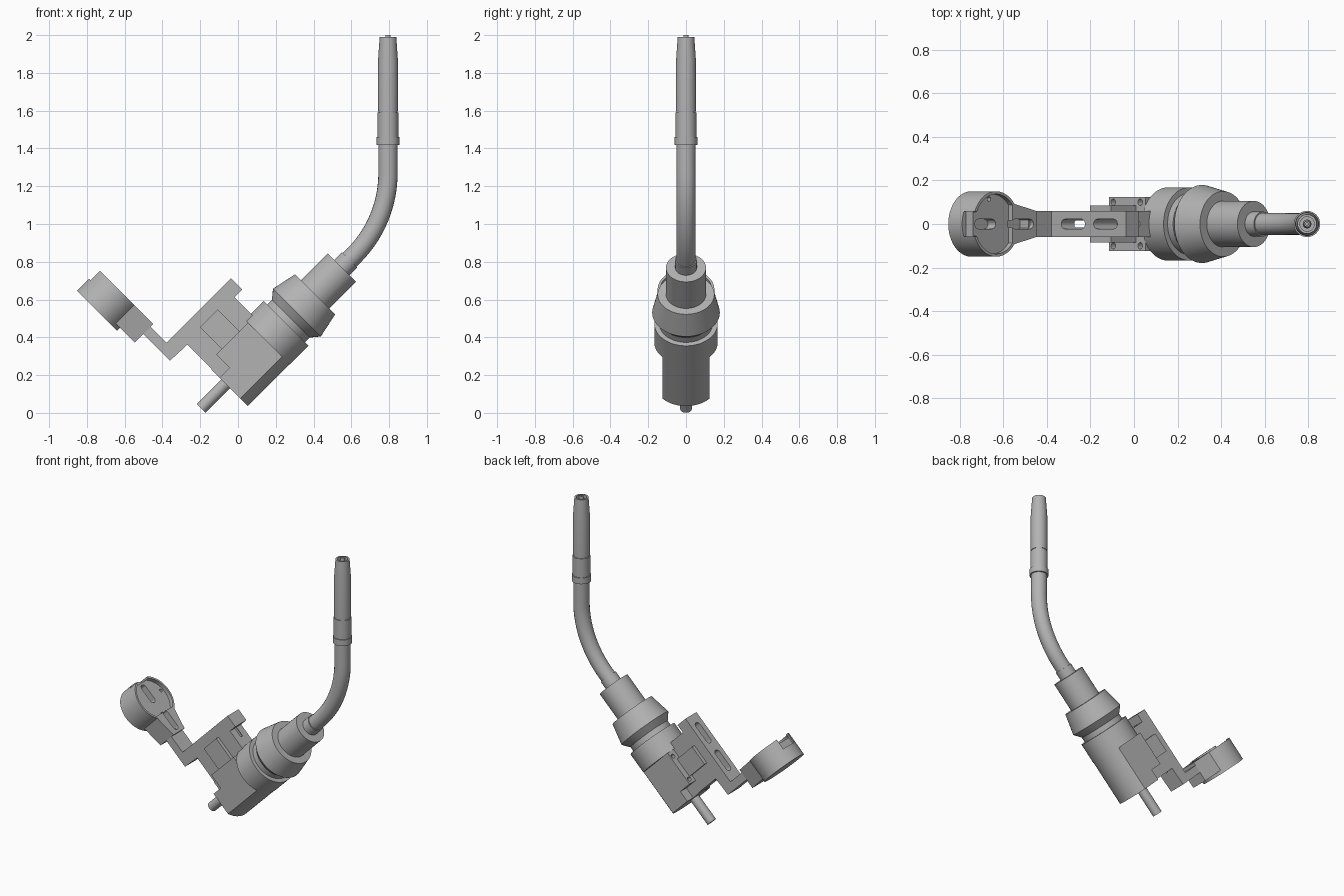
import bpy, bmesh, math
from mathutils import Matrix, Vector

if "Cube" in bpy.data.objects:
    bpy.data.objects.remove(bpy.data.objects["Cube"])

GREY = bpy.data.materials.new("plain_grey")
GREY.use_nodes = True
GREY.diffuse_color = (0.45, 0.45, 0.45, 1)
GREY.node_tree.nodes["Principled BSDF"].inputs["Base Color"].default_value = (0.45, 0.45, 0.45, 1)

# Tilted working frame: local x runs up the torch axis, local z toward the bracket
TILT = Matrix.Rotation(-math.pi / 4, 4, 'Y')
AXIS = 0.155
CLAMP = 0.91


def finish(name, bm, frame=TILT, smooth=True):
    bmesh.ops.recalc_face_normals(bm, faces=bm.faces)
    bm.transform(frame)
    mesh = bpy.data.meshes.new(name)
    bm.to_mesh(mesh)
    bm.free()
    mesh.materials.append(GREY)
    obj = bpy.data.objects.new(name, mesh)
    bpy.context.collection.objects.link(obj)
    if smooth:
        bpy.ops.object.select_all(action='DESELECT')
        obj.select_set(True)
        bpy.context.view_layer.objects.active = obj
        bpy.ops.object.shade_smooth_by_angle(angle=math.radians(30))
    return obj


def lathe(name, profile, frame, steps=64):
    """Revolve (height, radius) points about z; the ends close on the axis."""
    bm = bmesh.new()
    pts = [(profile[0][0], 0)] + profile + [(profile[-1][0], 0)]
    verts = [bm.verts.new((r, 0, h)) for h, r in pts]
    edges = [bm.edges.new(p) for p in zip(verts, verts[1:])]
    bmesh.ops.spin(bm, geom=verts + edges, axis=(0, 0, 1), cent=(0, 0, 0),
                   angle=math.tau, steps=steps)
    bmesh.ops.remove_doubles(bm, verts=bm.verts, dist=1e-5)
    return finish(name, bm, frame)


def along(v):
    """Frame that lays a lathe along the torch direction at offset v."""
    return TILT @ Matrix.Translation((0, 0, v)) @ Matrix.Rotation(math.pi / 2, 4, 'Y')


def prism(name, outline, direction, smooth=False):
    bm = bmesh.new()
    face = bm.faces.new([bm.verts.new(p) for p in outline])
    new = bmesh.ops.extrude_face_region(bm, geom=[face])["geom"]
    bmesh.ops.translate(bm, vec=direction, verts=[g for g in new if isinstance(g, bmesh.types.BMVert)])
    return finish(name, bm, smooth=smooth)


def side_prism(name, outline, half):
    return prism(name, [(u, -half, v) for u, v in outline], (0, 2 * half, 0))


def box(name, u0, u1, half, v0, v1):
    return side_prism(name, [(u0, v0), (u1, v0), (u1, v1), (u0, v1)], half)


def slot(start, end, r, across, depth):
    """Rounded slot cutter from start to end, swept along depth."""
    a, b = Vector(start), Vector(end)
    run, across = (b - a).normalized(), Vector(across)
    pts = []
    for centre, turn in ((b, 0), (a, math.pi)):
        for i in range(13):
            t = turn - math.pi / 2 + math.pi * i / 12
            pts.append(centre + r * (math.cos(t) * run + math.sin(t) * across))
    return prism("slot_cutter", pts, depth)


def cut(obj, cutters):
    for c in cutters:
        mod = obj.modifiers.new("cut", 'BOOLEAN')
        mod.operation, mod.object, mod.solver = 'DIFFERENCE', c, 'EXACT'
        bpy.context.view_layer.objects.active = obj
        bpy.ops.object.modifier_apply(modifier=mod.name)
        bpy.data.objects.remove(c)


# Torch body: rear drum, groove, flared collar and front sleeve
lathe("torch_body", [(0.375, 0.168), (0.515, 0.168), (0.515, 0.142), (0.551, 0.142),
                     (0.596, 0.179), (0.733, 0.15), (0.733, 0.106), (0.932, 0.106),
                     (0.932, 0.057), (0.99, 0.057)], along(AXIS))

# Rear cable stub
lathe("cable_stub", [(-0.122, 0.032), (0.08, 0.032)], along(AXIS), 32)

# Mounting block: flat sides with a rounded belly
R, W = 0.166, 0.125
sweep = math.asin(W / R)
belly = [(0.062, R * math.sin(t), AXIS - R * math.cos(t))
         for t in [sweep * (i / 8 - 1) for i in range(17)]]
block = prism("mounting_block", belly + [(0.062, W, 0.3), (0.062, -W, 0.3)],
              (0.313, 0, 0), smooth=True)
cut(block, [box("step_cutter", 0, 0.137, 0.2, 0.2, 0.4)] +
    [slot((u, y - 0.001, 0.25), (u, y + 0.001, 0.25), 0.014, (1, 0, 0), (0, 0, 0.1))
     for u in (0.165, 0.34) for y in (-0.1, 0.1)])
box("block_tab", 0.062, 0.137, 0.06, 0.19, 0.262)

# Bracket: top plate with end lip, stem and arm, pierced by two slots
bracket = side_prism("bracket", [(-0.06, 0.45), (0.066, 0.445), (0.066, 0.25), (0.42, 0.25),
                                 (0.42, 0.446), (0.477, 0.446), (0.477, 0.53), (-0.006, 0.53),
                                 (-0.006, 0.68), (-0.06, 0.68)], 0.06)
cut(bracket, [slot((a, 0, 0.38), (b, 0, 0.38), 0.022, (0, 1, 0), (0, 0, 0.2))
              for a, b in ((0.08, 0.19), (0.29, 0.4))])
spacer = box("bracket_spacer", 0.178, 0.312, 0.085, 0.29, 0.462)
cut(spacer, [box("spacer_cutter", 0.1, 0.4, 0.05, 0.2, 0.6)])

# Clamp cup with recessed face, side notch, pin hole and slot
def face_slot(v0, v1):
    return slot((-0.06, 0, v0), (-0.06, 0, v1), 0.022, (0, 1, 0), (0.1, 0, 0))

cup = lathe("clamp_cup", [(-0.145, 0.15), (0.016, 0.15), (0.016, 0.137), (-0.01, 0.137)],
            along(CLAMP))
cut(cup, [box("notch_cutter", -0.055, 0.1, 0.058, CLAMP + 0.125, CLAMP + 0.2),
          face_slot(0.91, 1.0), face_slot(0.69, 0.79),
          slot((-0.06, 0.115, CLAMP + 0.02), (-0.06, 0.115, CLAMP + 0.022), 0.01,
               (0, 1, 0), (0.1, 0, 0))])

# Tapered lug joining the cup to the arm
lug = prism("clamp_lug", [(-0.123, -0.06, 0.65), (-0.123, 0.06, 0.65),
                          (-0.123, 0.095, 0.805), (-0.123, -0.095, 0.805)], (0.139, 0, 0))
cut(lug, [face_slot(0.69, 0.79)])

# Swan neck: straight, 45 degree bend, straight
NECK_X, BEND = 0.794, 0.62
corner_z = NECK_X + AXIS * math.sqrt(2)
reach = BEND * math.tan(math.pi / 8)
centre = Vector((NECK_X - BEND, 0, corner_z + reach))
path = [Vector((NECK_X, 0, corner_z)) - Vector((1, 0, 1)) * 0.26]
for i in range(17):
    t = -math.pi / 4 * (1 - i / 16)
    path.append(centre + BEND * Vector((math.cos(t), 0, math.sin(t))))
path.append(Vector((NECK_X, 0, 1.45)))
curve = bpy.data.curves.new("swan_neck", 'CURVE')
curve.dimensions = '3D'
curve.bevel_depth, curve.bevel_resolution, curve.use_fill_caps = 0.051, 8, True
spline = curve.splines.new('POLY')
spline.points.add(len(path) - 1)
for p, co in zip(spline.points, path):
    p.co = (*co, 1)
spline.use_smooth = True
curve.materials.append(GREY)
bpy.context.collection.objects.link(bpy.data.objects.new("swan_neck", curve))

# Nozzle: ring, sleeve, tapered hollow shroud and contact tip
UP = Matrix.Translation((NECK_X, 0, 0))
lathe("neck_sleeve", [(1.418, 0.06), (1.46, 0.06), (1.46, 0.055), (1.59, 0.055),
                      (1.59, 0.05), (1.6, 0.05)], UP, 48)
lathe("nozzle", [(1.597, 0.053), (1.86, 0.053), (1.99, 0.044), (1.99, 0.033),
                 (1.9, 0.033)], UP, 48)
lathe("contact_tip", [(1.88, 0.02), (1.97, 0.02), (1.985, 0.014), (2.0, 0.014),
                      (2.0, 0.006), (1.97, 0.006)], UP, 32)
